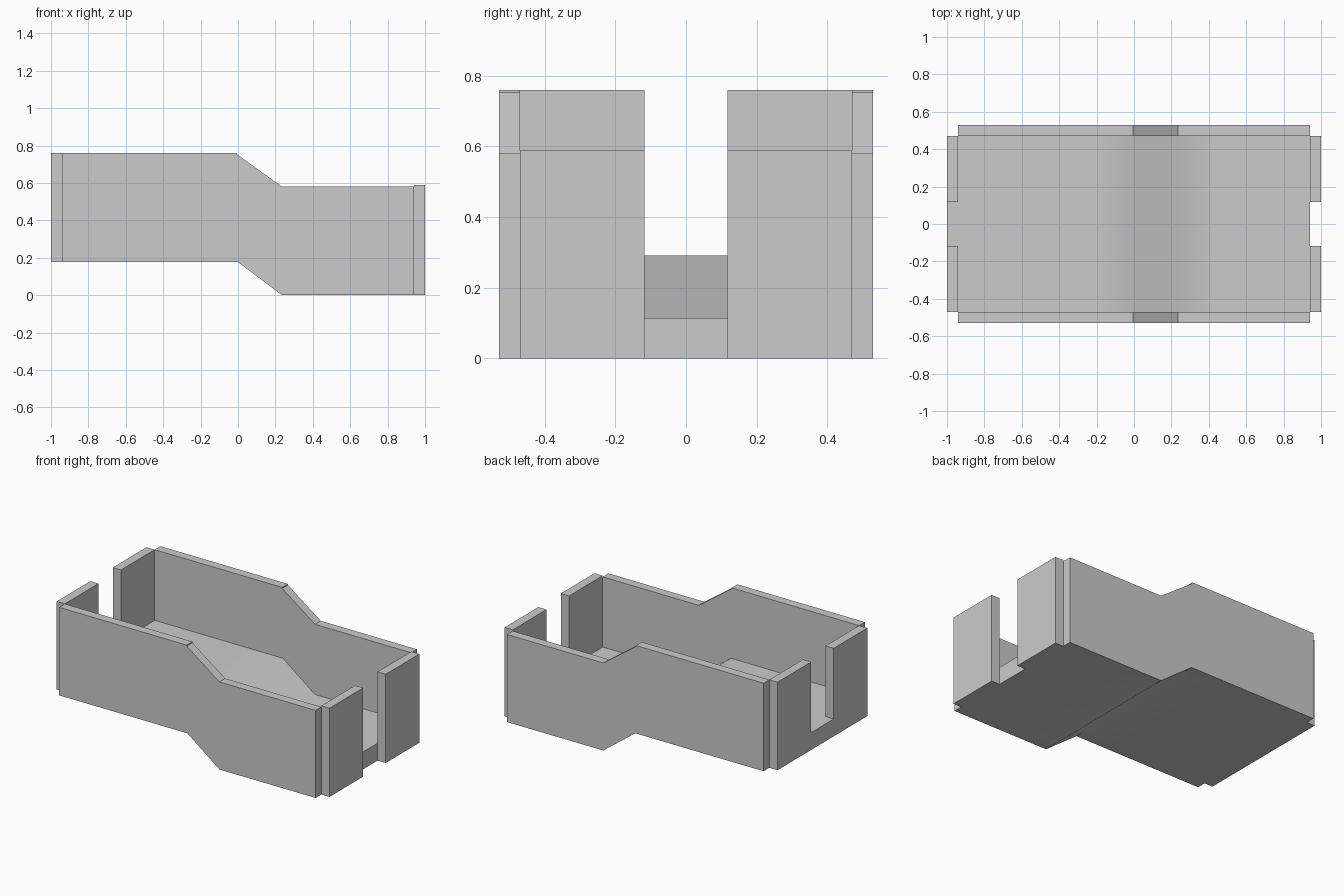
import bpy, bmesh
from mathutils import Vector

if "Cube" in bpy.data.objects:
    bpy.data.objects.remove(bpy.data.objects["Cube"])

X, T = 0.94, 0.06          # inner half length, wall thickness
YI, YO = 0.47, 0.53        # inner / outer half width
NOTCH = 0.118              # half width of the end openings


def extrude_profile(name, points, vector):
    """Solid made by extruding a planar 3D outline along a vector."""
    bm = bmesh.new()
    face = bm.faces.new([bm.verts.new(p) for p in points])
    res = bmesh.ops.extrude_face_region(bm, geom=[face], use_keep_orig=True)
    verts = [g for g in res["geom"] if isinstance(g, bmesh.types.BMVert)]
    bmesh.ops.translate(bm, verts=verts, vec=Vector(vector))
    bmesh.ops.recalc_face_normals(bm, faces=bm.faces[:])
    mesh = bpy.data.meshes.new(name)
    bm.to_mesh(mesh)
    bm.free()
    obj = bpy.data.objects.new(name, mesh)
    bpy.context.collection.objects.link(obj)
    return obj


# Stepped side walls
side = [(-X, 0.177), (0, 0.177), (0.235, 0), (X, 0), (X, 0.58),
        (0.235, 0.58), (-0.005, 0.753), (-0.005, 0.76), (-X, 0.76)]
for name, y in (("front_side_wall", -YO), ("back_side_wall", YI)):
    extrude_profile(name, [(x, y, z) for x, z in side], (0, T, 0))

# Stepped floor, softly shaded across the bend
bottom = [(-X, 0.177), (-0.24, 0.177), (0, 0.177), (0.235, 0), (0.47, 0), (X, 0)]
floor_profile = bottom + [(x, z + 0.115) for x, z in reversed(bottom)]
floor = extrude_profile("floor", [(x, -YI, z) for x, z in floor_profile], (0, 2 * YI, 0))
for poly in floor.data.polygons:
    poly.use_smooth = abs(poly.normal.z) > 0.5
for edge in floor.data.edges:
    a, b = (floor.data.vertices[i].co for i in edge.vertices)
    # keep the rim of the slab crisp
    edge.use_edge_sharp = abs(a.y - b.y) < 0.01 or (abs(a.x) > 0.9 and abs(b.x) > 0.9)

# High end wall with a notch down to floor level
high = [(-YI, 0.177), (YI, 0.177), (YI, 0.76), (NOTCH, 0.76),
        (NOTCH, 0.292), (-NOTCH, 0.292), (-NOTCH, 0.76), (-YI, 0.76)]
extrude_profile("high_end_wall", [(-X - T, y, z) for y, z in high], (T, 0, 0))

# Low end wall: two separate panels either side of the opening
for name, s in (("low_end_panel_front", -1), ("low_end_panel_back", 1)):
    panel = [(s * NOTCH, 0), (s * YI, 0), (s * YI, 0.588), (s * NOTCH, 0.588)]
    extrude_profile(name, [(X, y, z) for y, z in panel], (T, 0, 0))
